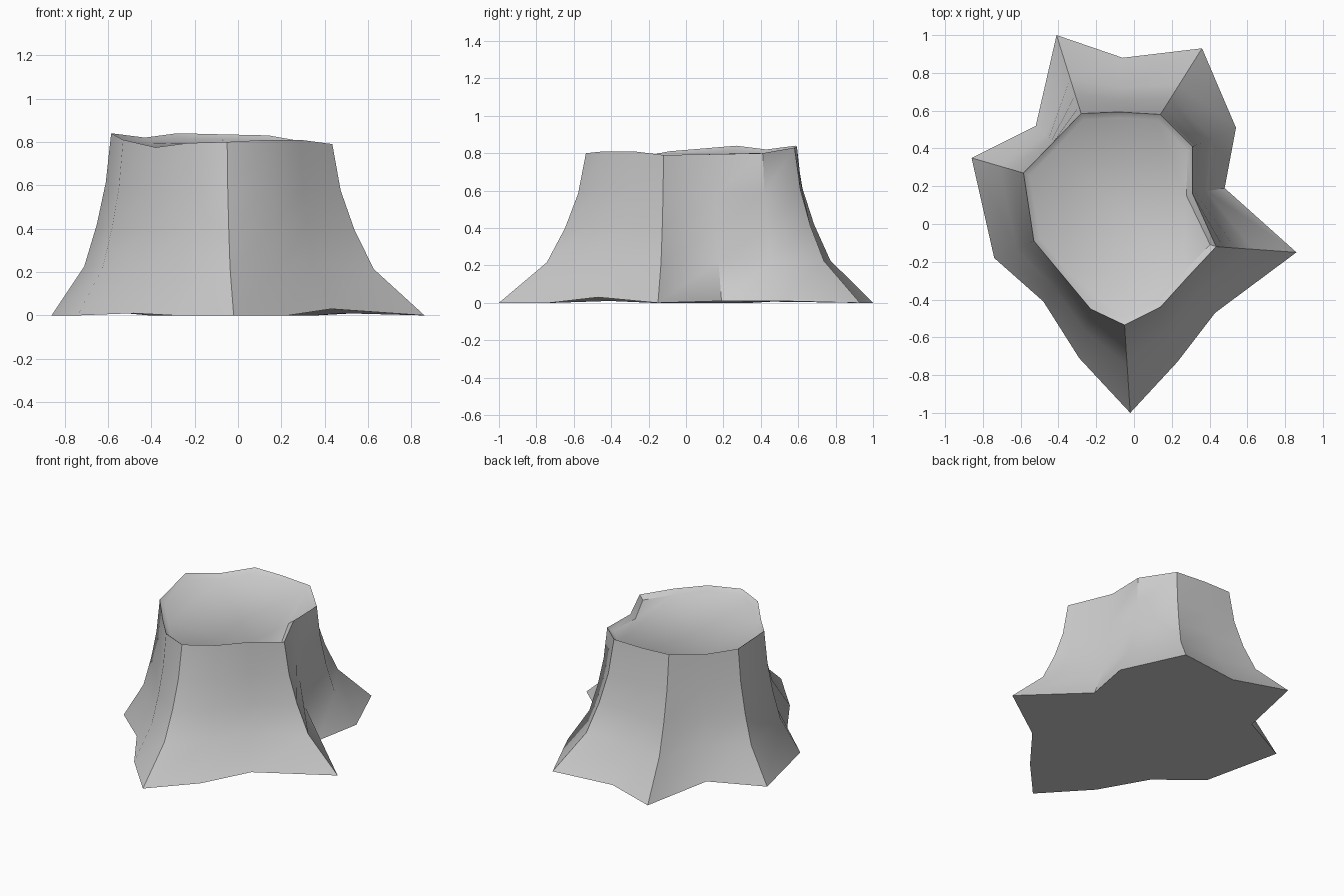
import bpy, bmesh, math
from mathutils import Vector

if "Cube" in bpy.data.objects:
    bpy.data.objects.remove(bpy.data.objects["Cube"])

# Root outline on the ground and rim outline at the cut, paired counterclockwise
ROOTS = [(.86, -.15, 0), (.48, .19, .01), (.54, .51, .01), (.36, .93, 0), (-.06, .88, 0),
         (-.41, 1.0, 0), (-.52, .52, .01), (-.86, .35, 0), (-.74, -.18, 0), (-.48, -.41, .01),
         (-.29, -.71, 0), (-.02, -1.0, 0), (.23, -.73, 0), (.43, -.47, .03)]
RIM = [(.435, -.12, .79), (.31, .16, .795), (.31, .41, .80), (.14, .58, .83), (-.08, .593, .835),
       (-.28, .585, .84), (-.43, .43, .82), (-.585, .27, .84), (-.53, -.09, .81), (-.38, -.27, .775),
       (-.23, -.45, .795), (-.05, -.535, .80), (.14, -.44, .81), (.285, -.28, .81)]
# Flare of the trunk: (height as share of rim, share of the root spread)
FLARE = [(.27, .45), (.50, .24), (.73, .09)]

bm = bmesh.new()


def ring(points):
    return [bm.verts.new(p) for p in points]


def blend(height, spread):
    pts = []
    for a, b in zip(ROOTS, RIM):
        a, b = Vector(a), Vector(b)
        p = b.lerp(a, spread)
        p.z = a.z + (b.z - a.z) * height
        pts.append(p)
    return pts


# Bark wall from the roots up to the rim
rings = [ring(ROOTS)] + [ring(blend(h, s)) for h, s in FLARE] + [ring(RIM)]

# Thin lip sloping inward to the cut face
centre = Vector((-.09, .06, 0))
lip = []
for p in RIM:
    p = Vector(p)
    out = (p - centre)
    out.z = 0
    lip.append(p - out.normalized() * .034 - Vector((0, 0, .025)))
rings.append(ring(lip))

n = len(ROOTS)
for low, high in zip(rings, rings[1:]):
    for i in range(n):
        j = (i + 1) % n
        bm.faces.new((low[i], low[j], high[j], high[i]))

# Cut face and underside
bm.faces.new(rings[-1])
bm.faces.new(rings[0][::-1])

mesh = bpy.data.meshes.new("tree_stump")
bm.to_mesh(mesh)
bm.free()
stump = bpy.data.objects.new("tree_stump", mesh)
bpy.context.collection.objects.link(stump)
bpy.context.view_layer.objects.active = stump
stump.select_set(True)
bpy.ops.object.shade_smooth_by_angle(angle=math.radians(40))
